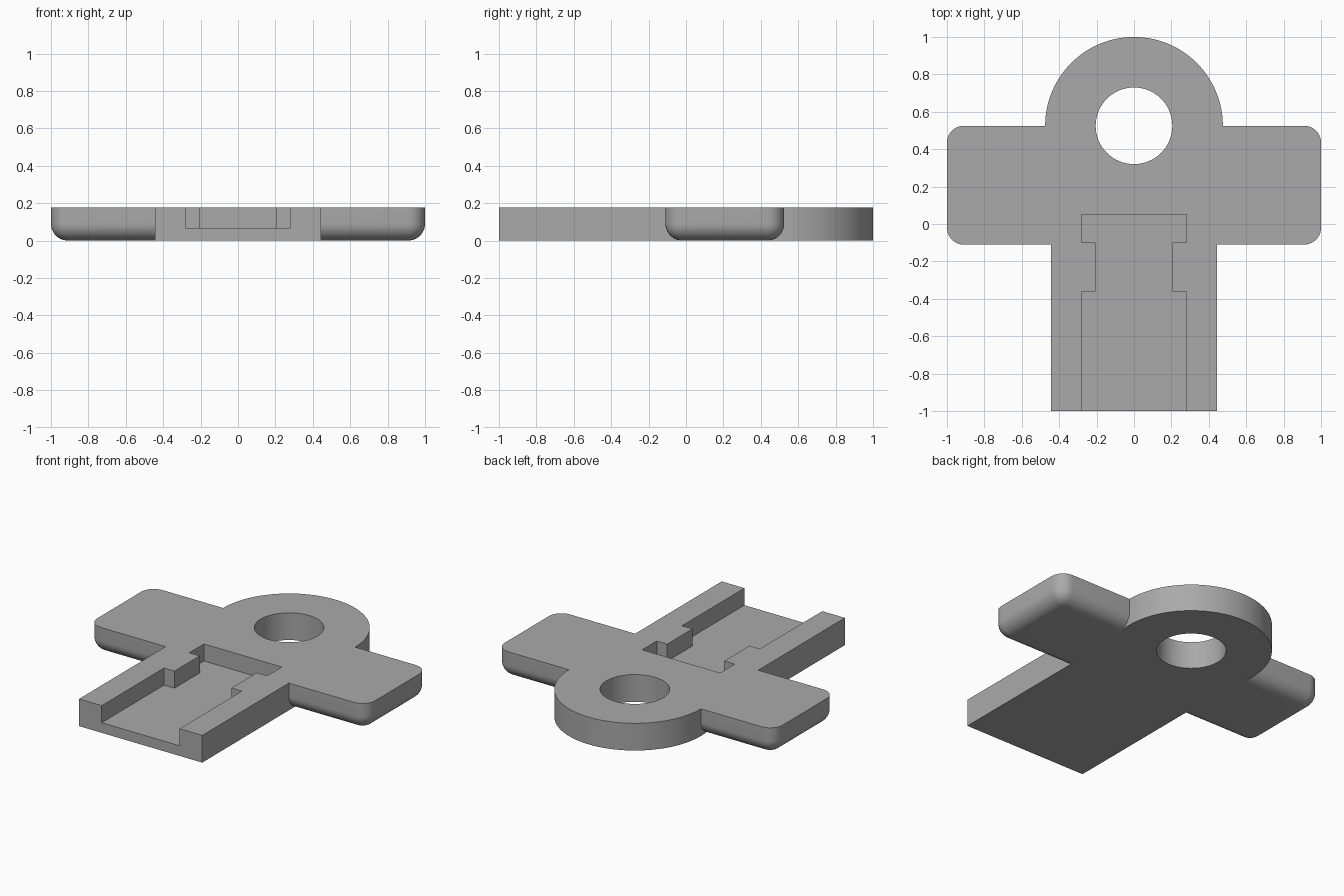
import bpy
import bmesh
import math

HEIGHT = 0.177
ROUND = 0.09
RING_Y, RING_R, HOLE_R = 0.525, 0.475, 0.205
STEM_X = 0.443

if "Cube" in bpy.data.objects:
    bpy.data.objects.remove(bpy.data.objects["Cube"], do_unlink=True)

grey = bpy.data.materials.new("plain grey")
grey.use_nodes = True
colour = (0.4, 0.4, 0.4, 1)
grey.diffuse_color = colour
grey.node_tree.nodes["Principled BSDF"].inputs["Base Color"].default_value = colour


def finish(bm, name):
    """Turn a bmesh into a grey object."""
    bmesh.ops.recalc_face_normals(bm, faces=bm.faces[:])
    mesh = bpy.data.meshes.new(name)
    bm.to_mesh(mesh)
    bm.free()
    mesh.materials.append(grey)
    obj = bpy.data.objects.new(name, mesh)
    bpy.context.collection.objects.link(obj)
    return obj


def prism(name, outline, bottom, top):
    """Extrude a flat outline from bottom to top."""
    bm = bmesh.new()
    face = bm.faces.new([bm.verts.new((x, y, bottom)) for x, y in outline])
    ext = bmesh.ops.extrude_face_region(bm, geom=[face])
    moved = [v for v in ext["geom"] if isinstance(v, bmesh.types.BMVert)]
    bmesh.ops.translate(bm, verts=moved, vec=(0, 0, top - bottom))
    return finish(bm, name)


def arc(radius, start, end, steps):
    """Points on a circle around the ring centre."""
    angles = [start + (end - start) * i / steps for i in range(steps + 1)]
    return [(radius * math.cos(a), RING_Y + radius * math.sin(a)) for a in angles]


def combine(target, other, operation):
    """Apply a boolean and drop the helper object."""
    mod = target.modifiers.new(operation, "BOOLEAN")
    mod.operation, mod.object, mod.solver = operation, other, "EXACT"
    bpy.context.view_layer.objects.active = target
    bpy.ops.object.modifier_apply(modifier=mod.name)
    bpy.data.objects.remove(other, do_unlink=True)


# Stem running into the ring
dip = math.acos(STEM_X / RING_R)
outline = [(-STEM_X, -1), (STEM_X, -1)] + arc(RING_R, -dip, math.pi + dip, 80)
body = prism("key_plate", outline, 0, HEIGHT)

# Crossbar with rounded ends and a rounded underside
bm = bmesh.new()
bmesh.ops.create_cube(bm, size=1)
for v in bm.verts:
    v.co = (v.co.x * 2, 0.2075 + v.co.y * 0.635, (v.co.z + 0.5) * HEIGHT)
edges = [e for e in bm.edges if min(v.co.z for v in e.verts) < 0.01]
bmesh.ops.bevel(bm, geom=edges, offset=ROUND, segments=10, profile=0.5,
                affect="EDGES", clamp_overlap=True)
crossbar = finish(bm, "crossbar")
combine(body, crossbar, "UNION")

# Round hole through the ring
hole = prism("hole_cutter", arc(HOLE_R, 0, math.tau, 64)[:-1], -0.1, HEIGHT + 0.1)
combine(body, hole, "DIFFERENCE")

# Stepped slot, open at the front
side = [(0.28, -1.1), (0.28, -0.36), (0.205, -0.36), (0.205, -0.1),
        (0.28, -0.1), (0.28, 0.05)]
slot = prism("slot_cutter", side + [(-x, y) for x, y in reversed(side)], 0.066, HEIGHT + 0.1)
combine(body, slot, "DIFFERENCE")

# Smooth the curves and keep the edges crisp
bpy.ops.object.select_all(action="DESELECT")
body.select_set(True)
bpy.context.view_layer.objects.active = body
bpy.ops.object.shade_smooth_by_angle(angle=math.radians(30))
